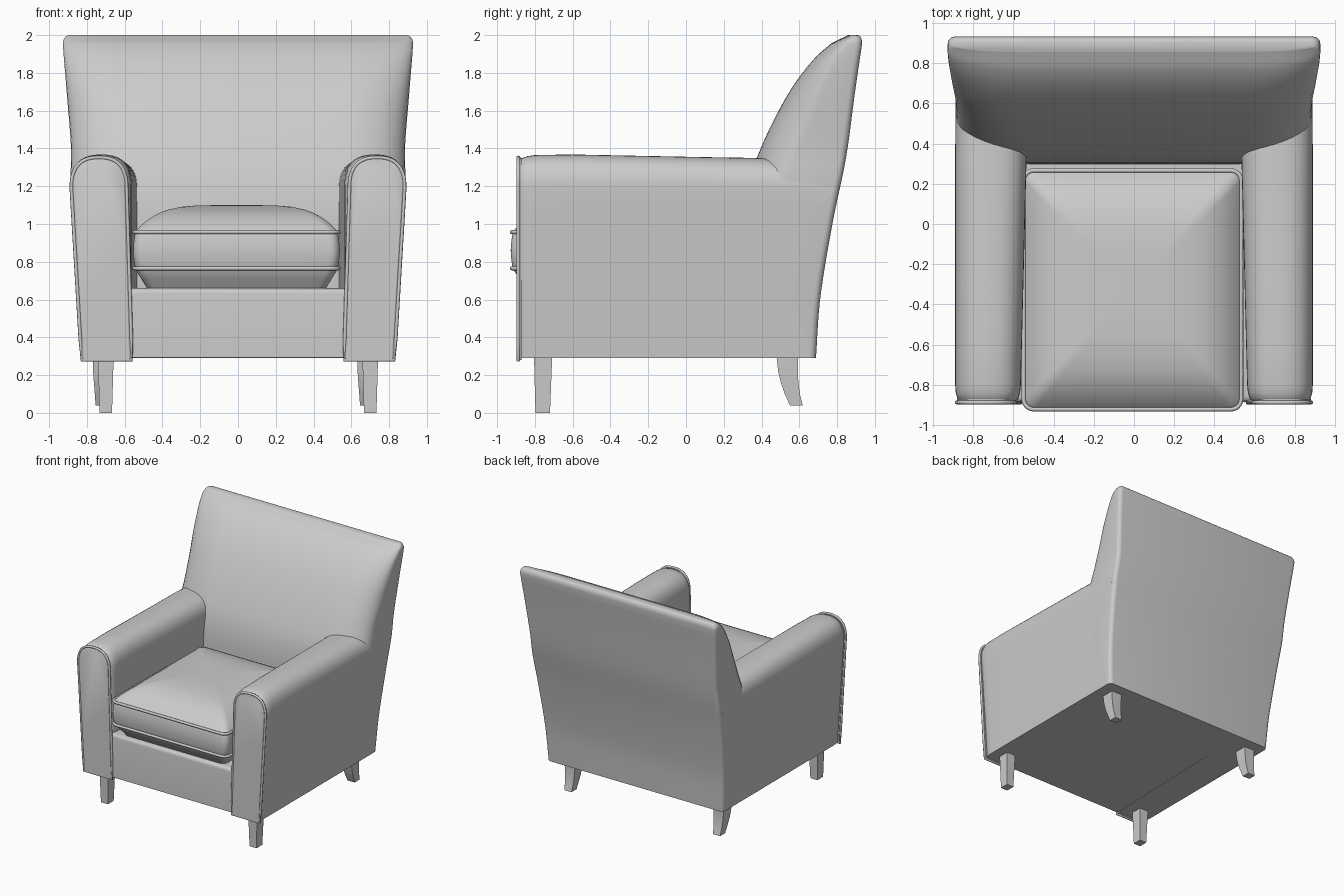
import bpy, bmesh, math
from mathutils import Vector

if "Cube" in bpy.data.objects:
    bpy.data.objects.remove(bpy.data.objects["Cube"])

fabric = bpy.data.materials.new("grey fabric")
fabric.diffuse_color = (0.6, 0.6, 0.6, 1)
fabric.use_nodes = True
fabric.node_tree.nodes["Principled BSDF"].inputs["Base Color"].default_value = fabric.diffuse_color


def finish(name, bm, angle=40):
    bmesh.ops.recalc_face_normals(bm, faces=bm.faces)
    me = bpy.data.meshes.new(name)
    bm.to_mesh(me)
    bm.free()
    me.materials.append(fabric)
    me.shade_smooth()
    me.set_sharp_from_angle(angle=math.radians(angle))
    ob = bpy.data.objects.new(name, me)
    bpy.context.collection.objects.link(ob)
    return ob


def loft(name, rings, angle=40, closed=False):
    """Skin a list of equal-length rings, capped unless closed."""
    bm = bmesh.new()
    vs = [[bm.verts.new(p) for p in r] for r in rings]
    n = len(vs[0])
    pairs = list(zip(vs, vs[1:])) + ([(vs[-1], vs[0])] if closed else [])
    for a, b in pairs:
        for i in range(n):
            j = (i + 1) % n
            bm.faces.new((a[i], a[j], b[j], b[i]))
    if not closed:
        bm.faces.new(vs[0])
        bm.faces.new(vs[-1])
    return finish(name, bm, angle)


def piping(name, path, r, normal):
    """Thin cord around a closed planar path."""
    path = [Vector(p) for p in path]
    up = Vector(normal)
    rings = []
    for i, p in enumerate(path):
        t = (path[(i + 1) % len(path)] - path[i - 1]).normalized()
        side = t.cross(up)
        rings.append([p + r * (math.cos(a) * side + math.sin(a) * up)
                      for a in [k * math.tau / 8 for k in range(8)]])
    return loft(name, rings, 60, closed=True)


def interp(table, z):
    """Smooth lookup in a list of (z, value)."""
    for i in range(len(table) - 1):
        (z0, a), (z1, b) = table[i], table[i + 1]
        if z <= z1:
            pa = table[max(i - 1, 0)]
            pb = table[min(i + 2, len(table) - 1)]
            m0 = (b - pa[1]) / (z1 - pa[0]) * (z1 - z0)
            m1 = (pb[1] - a) / (pb[0] - z0) * (z1 - z0)
            t = max(0, (z - z0) / (z1 - z0))
            return ((2*t**3 - 3*t*t + 1) * a + (t**3 - 2*t*t + t) * m0
                    + (3*t*t - 2*t**3) * b + (t**3 - t*t) * m1)
    return table[-1][1]


# Backrest: horizontal sections with rounded front corners
REAR = [(.29, .688), (.6, .71), (1.0, .775), (1.35, .847), (1.7, .895), (1.96, .933)]
FRONT = [(.29, .30), (1.0, .30), (1.2, .325), (1.35, .375), (1.53, .455),
         (1.72, .56), (1.86, .665), (1.95, .76), (2.0, .86)]
WIDTH = [(.29, .828), (1.2, .886), (1.4, .884), (1.65, .903), (1.94, .927)]


def back_section(z):
    w, yb, yf = interp(WIDTH, z), interp(REAR, z), interp(FRONT, z)
    if z > 1.955:                       # roll over the top edge
        k = 1 - math.sqrt(max(0, 1 - ((z - 1.955) / .045) ** 2))
        w -= .035 * k
        yb -= .025 * k
    d = min(.2, .5 * (yb - yf))
    half = []
    for k in range(11):                 # front corner
        a = k * math.pi / 20
        half.append((w - .34 + .34 * math.sin(a), yf + d * (1 - math.cos(a))))
    r = min(.035, .35 * (yb - yf))
    for k in range(6):                  # rear corner
        a = k * math.pi / 10
        half.append((w - r + r * math.cos(a), yb - r + r * math.sin(a)))
    return [(x, y, z) for x, y in half] + [(-x, y, z) for x, y in reversed(half)]


levels = [.29 + i * (1.955 - .29) / 28 for i in range(29)] + [1.97, 1.982, 1.991, 1.997, 2.0]
loft("backrest", [back_section(z) for z in levels], 50)


# Arms: arched section swept front to back
def arch(xi_low, xi, xo_low, xo, top, inset=0.0, low=.29):
    spring = 1.19
    xi_low, xi, xo_low, xo = xi_low + inset, xi + inset, xo_low - inset, xo - inset
    top -= inset
    pts = []
    for k in range(9):
        t = k / 8
        pts.append((xo_low + (xo - xo_low) * t, low + (spring - low) * t))
    c, rx = (xi + xo) / 2, (xo - xi) / 2
    for k in range(1, 20):
        a = k * math.pi / 20
        cs, sn = math.cos(a), math.sin(a)
        pts.append((c + rx * math.copysign(abs(cs) ** .8, cs), spring + (top - spring) * sn ** .8))
    for k in range(9):
        t = k / 8
        pts.append((xi + (xi_low - xi) * t, spring + (low - spring) * t))
    return pts


ARM = [(-.885, 1.36, .028), (-.87, 1.36, .012), (-.84, 1.362, .003), (-.8, 1.365, 0),
       (-.6, 1.368, 0), (-.2, 1.36, 0), (.1, 1.354, 0), (.35, 1.35, 0)]
for s, side in ((1, "right"), (-1, "left")):
    rings = []
    for y, top, inset in ARM:
        xi = .565 - .03 * (y + .88) / 1.2
        rings.append([(s * x, y, z) for x, z in arch(xi, xi, .829, .89, top, inset)])
    last = arch(.535, .535, .828, .886, 1.33)
    rings.append([(s * x, interp(REAR, z) - .035, z) for x, z in last])
    loft(side + "_arm", rings, 50)

    # Front facing panel with piping
    outer = arch(.562, .59, .828, .882, 1.352, low=.28)
    loft(side + "_arm_panel",
         [[(s * x, y, z) for x, z in arch(.562, .59, .828, .882, 1.352, i, .28)]
          for y, i in ((-.872, 0), (-.89, .002), (-.897, .014))], 30)
    piping(side + "_arm_piping", [(s * x, -.888, z) for x, z in outer], .01, (0, 1, 0))


# Seat base and front apron
bm = bmesh.new()
bmesh.ops.create_cube(bm, size=1)
for v in bm.verts:
    v.co = (v.co.x * 1.2, -.19 + v.co.y * 1.39, .4765 + v.co.z * .369)
bmesh.ops.bevel(bm, geom=[e for e in bm.edges if all(v.co.z > .6 for v in e.verts)],
                offset=.03, segments=5, profile=.5, affect='EDGES')
finish("seat_base", bm)


# Seat cushion: boxed band with domed top and bottom
def rounded_rect(s, z, grow=0.0, r=.05):
    hx, hy = .535 * s + grow, .588 * s + grow
    r = r * s
    pts = []
    for q, (sx, sy) in enumerate(((1, 1), (-1, 1), (-1, -1), (1, -1))):
        for k in range(7):
            a = q * math.pi / 2 + k * math.pi / 12
            pts.append((-.008 + sx * (hx - r) + r * math.cos(a),
                        -.328 + sy * (hy - r) + r * math.sin(a), z))
        n = ((-1, 1), (-1, -1), (1, -1), (1, 1))[q]
        x0, y0, _ = pts[-1]
        x1 = -.008 + n[0] * (hx - r) + r * math.cos((q + 1) * math.pi / 2)
        y1 = -.328 + n[1] * (hy - r) + r * math.sin((q + 1) * math.pi / 2)
        pts += [(x0 + (x1 - x0) * t / 8, y0 + (y1 - y0) * t / 8, z) for t in range(1, 8)]
    return pts


rings = [rounded_rect(s, .655 + .105 * min(1, max(0, (s - .88) / .12))) for s in (.02, .5, .88, .94, 1)]
rings += [rounded_rect(1, .76 + .2 * k / 6, .012 * math.sin(k * math.pi / 6)) for k in range(1, 6)]
rings += [rounded_rect(s, .96 + .14 * (1 - s ** 4.5))
          for s in (1, .985, .96, .93, .89, .84, .77, .68, .55, .4, .2, .02)]
loft("seat_cushion", rings, 45)
for z, label in ((.765, "lower"), (.957, "upper")):
    piping(label + "_cushion_piping", rounded_rect(1, z, .006), .011, (0, 0, 1))


# Legs: square tapered front pair, swept rear pair
def leg(name, cx, stations):
    loft(name, [[(cx + sx * hw, y, z) for sx, y in ((-1, y0), (1, y0), (1, y1), (-1, y1))]
                for z, hw, y0, y1 in stations], 30)


for s, side in ((1, "right"), (-1, "left")):
    leg(side + "_front_leg", s * .70, [(0, .033, -.797, -.72), (.31, .042, -.805, -.708)])
    leg(side + "_rear_leg", s * .70 - .02,
        [(.04, .034, .55, .618), (.1, .038, .523, .603), (.16, .043, .502, .595),
         (.22, .047, .488, .592), (.31, .05, .478, .595)])
